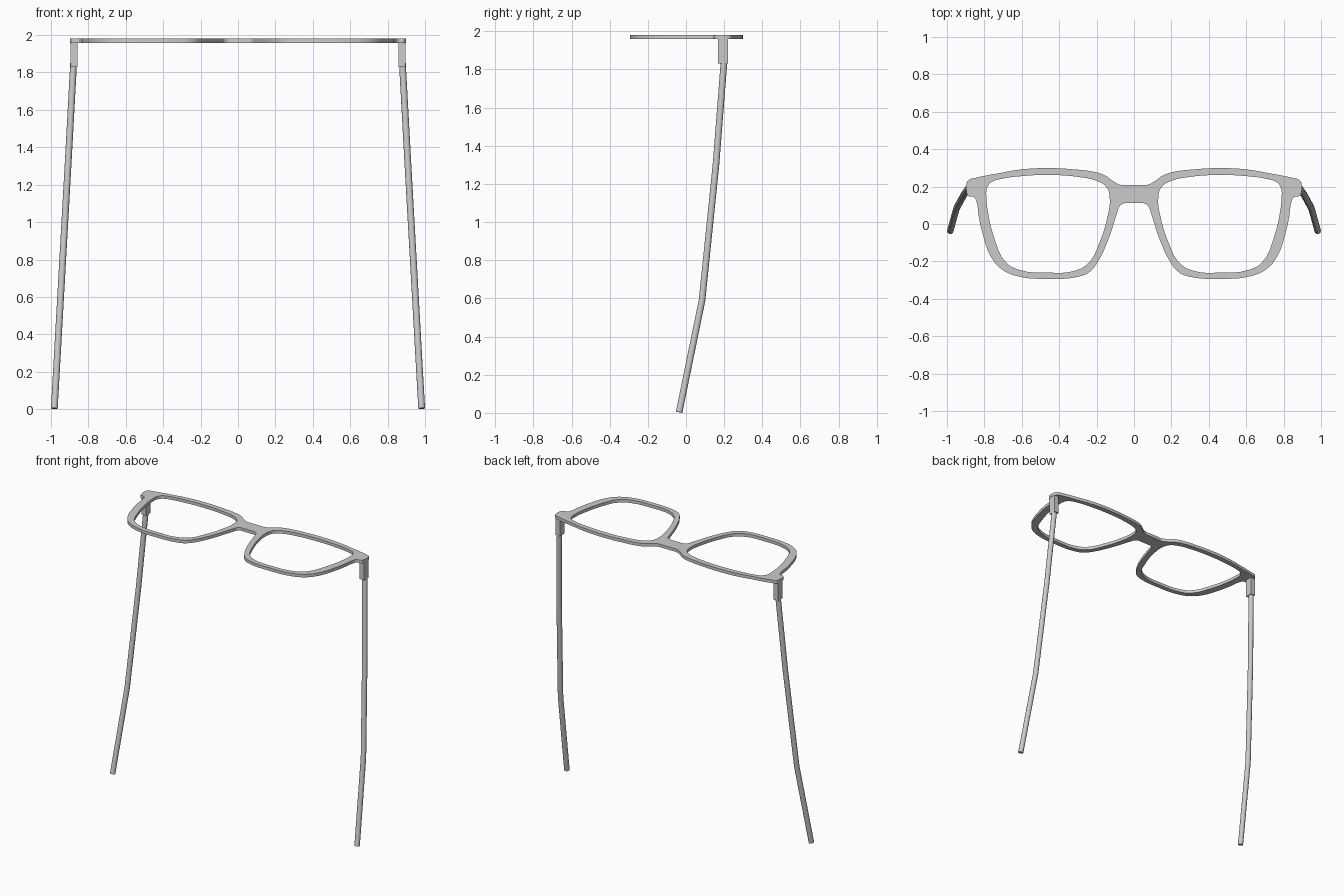
import bpy, math
from mathutils import Vector

if "Cube" in bpy.data.objects:
    bpy.data.objects.remove(bpy.data.objects["Cube"])

# Right half of the front outline, from bridge top round to bridge bottom
OUTER = [(0.03, 0.209), (0.07, 0.209), (0.11, 0.228), (0.155, 0.26), (0.21, 0.278), (0.32, 0.292),
         (0.46, 0.299), (0.6, 0.292), (0.72, 0.272), (0.85, 0.246), (0.885, 0.235),
         (0.894, 0.22), (0.894, 0.165), (0.887, 0.15), (0.855, 0.143), (0.842, 0.12),
         (0.83, 0.04), (0.81, -0.05), (0.765, -0.175), (0.71, -0.24), (0.62, -0.28),
         (0.46, -0.293), (0.29, -0.28), (0.235, -0.255), (0.195, -0.205), (0.138, -0.085),
         (0.09, 0.06), (0.077, 0.095), (0.055, 0.11), (0.03, 0.111)]

# Right lens opening
LENS = [(0.785, 0.195), (0.76, 0.225), (0.715, 0.24), (0.61, 0.255), (0.46, 0.262), (0.3, 0.252),
        (0.19, 0.227), (0.147, 0.197), (0.13, 0.145), (0.145, 0.025), (0.187, -0.105),
        (0.24, -0.205), (0.31, -0.248), (0.46, -0.26), (0.61, -0.246), (0.685, -0.205),
        (0.75, -0.065), (0.78, 0.06), (0.788, 0.13)]


def flip(points):
    return [(-x, y) for x, y in reversed(points)]


def smooth_spline(curve, points):
    s = curve.splines.new('BEZIER')
    s.bezier_points.add(len(points) - 1)
    for bp, (x, y) in zip(s.bezier_points, points):
        bp.co = (x, y, 0)
        bp.handle_left_type = bp.handle_right_type = 'AUTO'
    s.use_cyclic_u = True
    s.resolution_u = 4


def to_mesh(ob):
    bpy.ops.object.select_all(action='DESELECT')
    ob.select_set(True)
    bpy.context.view_layer.objects.active = ob
    bpy.ops.object.convert(target='MESH')
    bpy.ops.object.shade_smooth_by_angle(angle=math.radians(40))


# Flat front frame with two lens openings
curve = bpy.data.curves.new("front_frame", 'CURVE')
curve.dimensions = '2D'
curve.fill_mode = 'BOTH'
curve.extrude = 0.011
smooth_spline(curve, OUTER + flip(OUTER))
smooth_spline(curve, LENS)
smooth_spline(curve, flip(LENS))
frame = bpy.data.objects.new("front_frame", curve)
frame.location.z = 1.970
bpy.context.collection.objects.link(frame)
to_mesh(frame)

for side, label in ((1, "right"), (-1, "left")):
    # Hinge block under the corner of the frame
    bpy.ops.mesh.primitive_cube_add(size=1, location=(side * 0.877, 0.195, 1.898))
    hinge = bpy.context.object
    hinge.name = label + "_hinge"
    hinge.scale = (0.036, 0.052, 0.136)

    # Temple arm: round bar bending gently down to the ear tip
    path = [(0.879, 0.2, 1.85), (0.909, 0.157, 1.3), (0.949, 0.084, 0.59), (0.982, -0.036, 0.004)]
    pts = [Vector((side * x, y, z)) for x, y, z in path]
    arm = bpy.data.curves.new(label + "_temple", 'CURVE')
    arm.dimensions = '3D'
    arm.bevel_depth = 0.018
    arm.bevel_resolution = 3
    arm.use_fill_caps = True
    s = arm.splines.new('POLY')
    s.points.add(len(pts) - 1)
    for p, co in zip(s.points, pts):
        p.co = (*co, 1)
    temple = bpy.data.objects.new(label + "_temple", arm)
    bpy.context.collection.objects.link(temple)
    to_mesh(temple)
